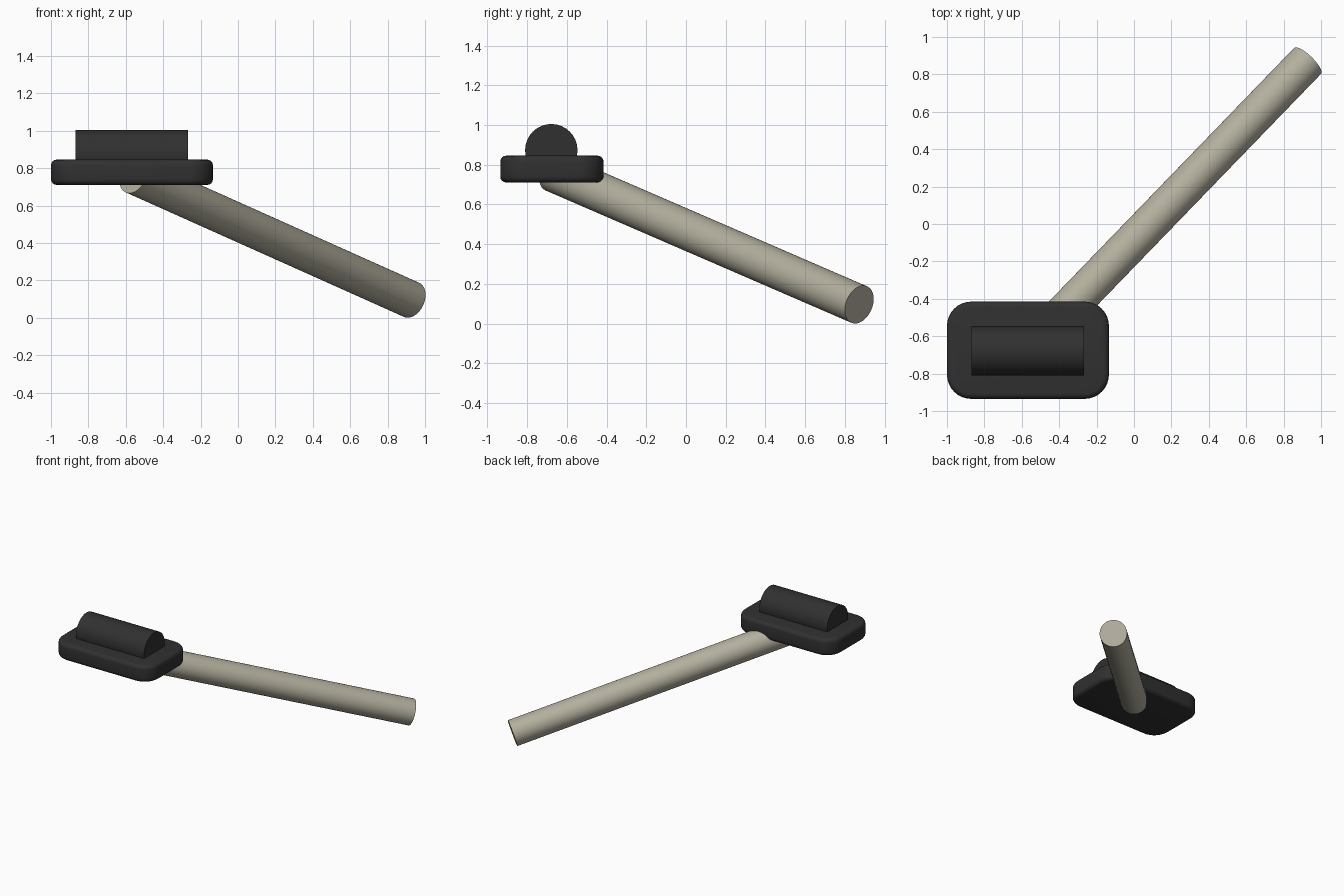
import bpy, bmesh, math
from mathutils import Vector

cube = bpy.data.objects.get("Cube")
if cube:
    bpy.data.objects.remove(cube, do_unlink=True)


def material(name, color):
    m = bpy.data.materials.new(name)
    m.use_nodes = True
    m.diffuse_color = (*color, 1)
    m.node_tree.nodes["Principled BSDF"].inputs["Base Color"].default_value = (*color, 1)
    return m


def finish(obj, name, mat):
    obj.name = name
    obj.data.materials.append(mat)
    bpy.ops.object.select_all(action='DESELECT')
    obj.select_set(True)
    bpy.context.view_layer.objects.active = obj
    bpy.ops.object.shade_smooth_by_angle(angle=math.radians(35))
    return obj


def rod(name, start, end, radius, sides, mat):
    a, b = Vector(start), Vector(end)
    bpy.ops.mesh.primitive_cylinder_add(vertices=sides, radius=radius,
                                        depth=(b - a).length, location=(a + b) / 2)
    obj = bpy.context.object
    obj.rotation_euler = (b - a).to_track_quat('Z', 'Y').to_euler()
    return finish(obj, name, mat)


def rounded_slab(name, center, size, corner, edge, mat):
    bm = bmesh.new()
    bmesh.ops.create_cube(bm, size=1)
    bmesh.ops.scale(bm, vec=size, verts=bm.verts)
    # Round the upright corners, then soften the top and bottom rims
    upright = [e for e in bm.edges if abs(e.verts[0].co.z - e.verts[1].co.z) > 0.01]
    bmesh.ops.bevel(bm, geom=upright, offset=corner, segments=8, profile=0.5, affect='EDGES')
    rims = [e for e in bm.edges if abs(e.calc_face_angle(0)) > 1.2]
    bmesh.ops.bevel(bm, geom=rims, offset=edge, segments=4, profile=0.5, affect='EDGES')
    mesh = bpy.data.meshes.new(name)
    bm.to_mesh(mesh)
    bm.free()
    obj = bpy.data.objects.new(name, mesh)
    obj.location = center
    bpy.context.collection.objects.link(obj)
    return finish(obj, name, mat)


black = material("charcoal black", (0.03, 0.03, 0.03))
beige = material("grey beige", (0.45, 0.43, 0.34))

# Slanted pole
rod("pole", (-0.56, -0.667, 0.762), (0.928, 0.872, 0.096), 0.1, 48, beige)
# Head: rounded base plate with a half-sunk drum
rounded_slab("base_plate", (-0.567, -0.675, 0.778), (0.866, 0.52, 0.135), 0.13, 0.03, black)
rod("drum", (-0.87, -0.678, 0.873), (-0.268, -0.678, 0.873), 0.132, 32, black)
